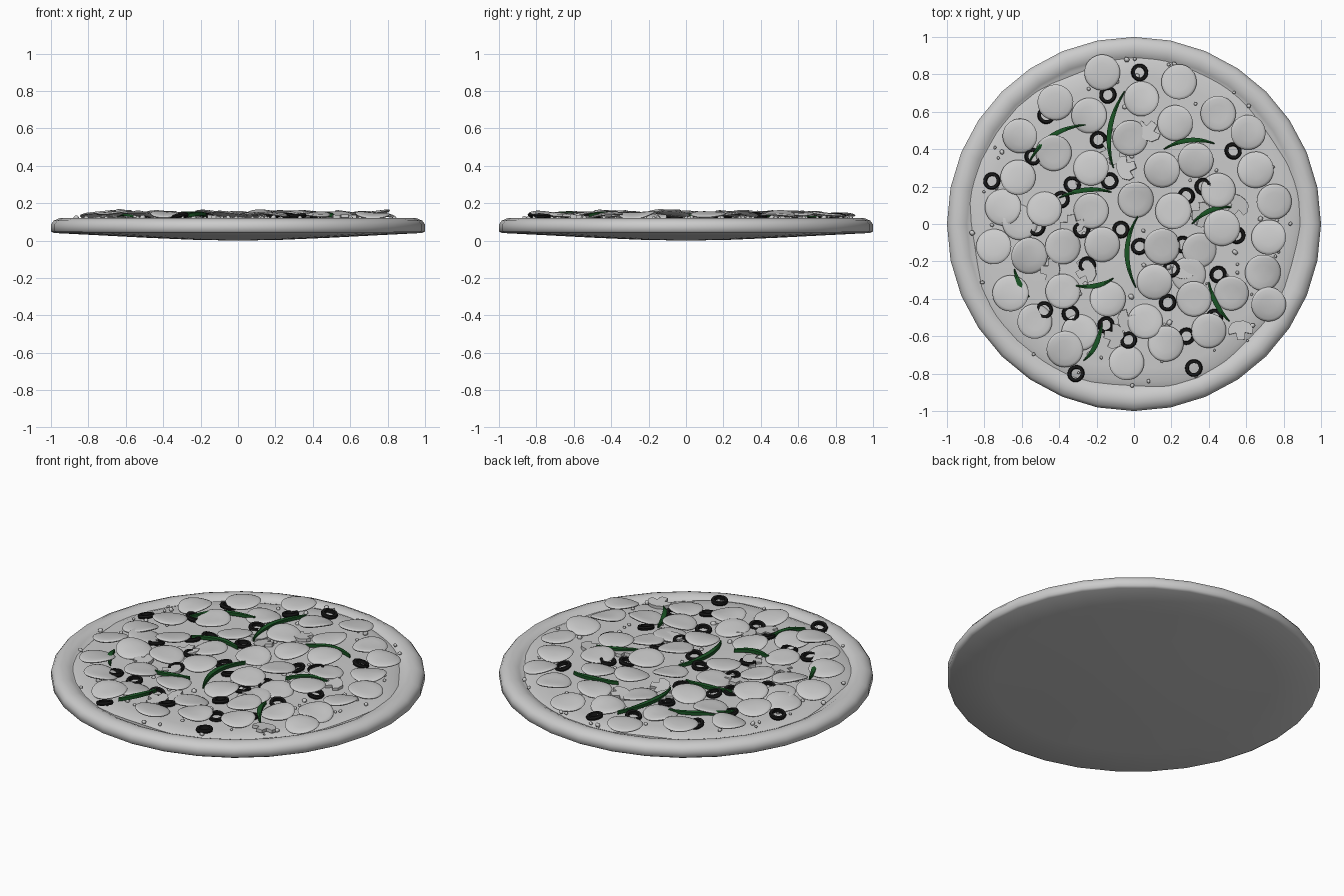
import bpy, bmesh, math, random
from mathutils import Matrix, Vector

if "Cube" in bpy.data.objects:
    bpy.data.objects.remove(bpy.data.objects["Cube"])

random.seed(7)
TAU = 2 * math.pi


def material(name, color):
    m = bpy.data.materials.new(name)
    m.diffuse_color = color
    m.use_nodes = True
    m.node_tree.nodes["Principled BSDF"].inputs["Base Color"].default_value = m.diffuse_color
    return m


def finish(name, bm, mat=None, angle=40):
    bmesh.ops.recalc_face_normals(bm, faces=bm.faces)
    me = bpy.data.meshes.new(name)
    bm.to_mesh(me)
    bm.free()
    ob = bpy.data.objects.new(name, me)
    bpy.context.collection.objects.link(ob)
    if mat:
        me.materials.append(mat)
    bpy.ops.object.select_all(action='DESELECT')
    ob.select_set(True)
    bpy.context.view_layer.objects.active = ob
    bpy.ops.object.shade_smooth_by_angle(angle=math.radians(angle))
    return ob


def lathe(bm, profile, n, mat=Matrix(), wobble=None, closed=False):
    # Revolve (radius, z) points; zero radius makes a pole, wobble alters (r, z, angle)
    rings = []
    for r, z in profile:
        if r == 0:
            rings.append([bm.verts.new(mat @ Vector((0, 0, z)))] * n)
            continue
        ring = []
        for i in range(n):
            a = TAU * i / n
            rr, zz = wobble(r, z, a) if wobble else (r, z)
            ring.append(bm.verts.new(mat @ Vector((rr * math.cos(a), rr * math.sin(a), zz))))
        rings.append(ring)
    pairs = list(zip(rings, rings[1:]))
    if closed:
        pairs.append((rings[-1], rings[0]))
    for a, b in pairs:
        for i in range(n):
            j = (i + 1) % n
            vs = list(dict.fromkeys((a[i], a[j], b[j], b[i])))
            bm.faces.new(vs)


def tilted(x, y, z, tilt):
    return (Matrix.Translation((x, y, z))
            @ Matrix.Rotation(random.uniform(-tilt, tilt), 4, 'X')
            @ Matrix.Rotation(random.uniform(-tilt, tilt), 4, 'Y')
            @ Matrix.Rotation(random.uniform(0, TAU), 4, 'Z'))


# Crust with raised rim and gently bulging base
bm = bmesh.new()
lathe(bm, [(0, 0), (0.25, 0.005), (0.5, 0.016), (0.75, 0.029), (0.985, 0.041), (1.0, 0.05),
           (1.0, 0.087), (0.985, 0.107), (0.955, 0.12), (0.92, 0.119), (0.895, 0.108),
           (0.88, 0.098), (0, 0.098)], 32)
finish("crust", bm, angle=60)


# Melted cheese with irregular edge
def cheese_wave(r, z, a):
    return (r * (1 + 0.014 * math.sin(5 * a + 1) + 0.01 * math.sin(9 * a)),
            z + 0.003 * math.sin(4 * a + 9 * r))


bm = bmesh.new()
lathe(bm, [(0, 0.122), (0.2, 0.121), (0.4, 0.12), (0.6, 0.119), (0.78, 0.116), (0.85, 0.112),
           (0.88, 0.1), (0, 0.099)], 48, wobble=cheese_wave)
finish("cheese", bm, angle=60)

# Sausage slices: the upper layer, then the partly covered ones
upper = [(-.17, .81), (.24, .76), (-.42, .65), (.04, .67), (.22, .54), (.45, .59), (.61, .49),
         (-.61, .47), (-.43, .38), (.33, .34), (.15, .29), (-.23, .30), (-.62, .25), (.65, .29),
         (.45, .18), (.75, .12), (.01, .13), (-.23, .07), (-.48, .08), (.21, .07), (.47, -.02),
         (.72, -.07), (-.38, -.12), (-.17, -.11), (.15, -.12), (-.75, -.12), (-.56, -.17),
         (-.38, -.36), (-.14, -.40), (.11, -.31), (.32, -.40), (.69, -.26), (.72, -.43),
         (-.66, -.37), (-.53, -.52), (-.37, -.67), (-.04, -.74), (.17, -.64), (.40, -.57)]
lower = [(-.24, .58), (-.02, .46), (-.70, .09), (.35, -.14), (.52, -.37), (-.29, -.58),
         (.06, -.52), (-.61, .01), (.29, -.27)]
bm = bmesh.new()
for pts, z0 in ((upper, 0.139), (lower, 0.128)):
    for x, y in pts:
        ph, k = random.uniform(0, TAU), random.uniform(0.003, 0.009)

        def curl(r, z, a):
            return r, z + k * math.sin(2 * a + ph) * (r / 0.095) ** 2

        R = random.uniform(0.092, 0.098)
        lathe(bm, [(0, 0.009), (R * .5, 0.008), (R * .85, 0.006), (R * .97, 0.002), (R, -0.002),
                   (R * .96, -0.007), (R * .5, -0.005), (0, -0.004)], 28,
              tilted(x, y, z0 + random.uniform(0, 0.009), 0.14), curl)
finish("sausage_slices", bm, angle=60)

# Olive rings
black = material("olive_black", (0.008, 0.008, 0.008, 1))
olives = [(.03, .81), (-.14, .69), (-.19, .45), (-.47, .58), (.53, .39), (.28, .15), (-.33, .21),
          (-.13, .23), (-.39, .13), (-.76, .23), (-.52, -.02), (-.28, -.03), (-.07, -.03),
          (.03, -.12), (.26, -.11), (.55, -.06), (-.25, -.22), (-.34, -.48), (-.15, -.54),
          (.28, -.60), (.32, -.77), (-.31, -.80), (-.03, -.62), (.45, -.27), (.18, -.42),
          (.43, -.50), (-.54, .36), (.37, .20), (.2, -.24), (-.48, -.46)]
bm = bmesh.new()
for x, y in olives:
    lathe(bm, [(0.028, -0.010), (0.043, -0.010), (0.047, 0), (0.043, 0.010), (0.028, 0.010)],
          18, tilted(x, y, 0.131, 0.25), closed=True)
finish("olive_rings", bm, black)

# Green pepper strips: curved and tapered to both ends
green = material("pepper_green", (0.01, 0.09, 0.018, 1))
strips = [((-.56, .33), (-.47, .51), (-.26, .53)), ((-.05, .71), (-.18, .5), (-.11, .30)),
          ((-.40, .14), (-.25, .21), (-.12, .17)), ((.16, .40), (.29, .48), (.43, .43)),
          ((.31, .0), (.40, .10), (.52, .09)), ((.02, .04), (-.09, -.14), (.01, -.34)),
          ((.40, -.31), (.42, -.43), (.51, -.52)), ((-.64, -.24), (-.62, -.33), (-.56, -.39)),
          ((-.17, -.52), (-.19, -.67), (-.27, -.73)), ((-.31, -.33), (-.2, -.35), (-.11, -.29))]
bm = bmesh.new()
N = 12
for a, b, c in strips:
    a, b, c = Vector(a), Vector(b), Vector(c)
    prev = None
    for i in range(N + 1):
        t = i / N
        p = a * (1 - t) ** 2 + b * 2 * t * (1 - t) + c * t * t
        d = ((b - a) * (1 - t) + (c - b) * t).normalized()
        s = Vector((-d.y, d.x))
        w = 0.003 + 0.010 * math.sin(math.pi * t)
        z = 0.136 + 0.010 * math.sin(math.pi * t)
        ring = [bm.verts.new((p.x + s.x * u * w, p.y + s.y * u * w, z + v))
                for u, v in ((-1, -0.012), (1, -0.012), (1, 0.006), (0, 0.010), (-1, 0.006))]
        if prev:
            for j in range(5):
                k = (j + 1) % 5
                bm.faces.new((prev[j], prev[k], ring[k], ring[j]))
        else:
            bm.faces.new(ring)
        prev = ring
    bm.faces.new(prev)
finish("pepper_strips", bm, green)

# Mushroom slices: cap with a short stem, cut flat
half = [(0.02, -0.05), (0.024, -0.012), (0.062, -0.02), (0.068, 0.008), (0.048, 0.04),
        (0.018, 0.052)]
outline = half + [(-x, y) for x, y in reversed(half)]
bm = bmesh.new()
for x, y in [(.57, -.57), (.08, .5), (-.04, .3), (.27, -.24), (-.11, -.60), (-.03, -.52),
             (-.45, -.25), (-.26, -.25), (.36, .05), (-.33, .0), (-.13, .38), (.55, .1)]:
    m = tilted(x, y, 0.128, 0.12)
    f = bm.faces.new([bm.verts.new(m @ Vector((u, v, -0.009))) for u, v in outline])
    ext = bmesh.ops.extrude_face_region(bm, geom=[f])
    up = m.to_3x3() @ Vector((0, 0, 0.018))
    bmesh.ops.translate(bm, vec=up, verts=[v for v in ext["geom"]
                                           if isinstance(v, bmesh.types.BMVert)])
finish("mushroom_slices", bm)

# Small crumbs scattered over the cheese
bm = bmesh.new()
for i in range(120):
    r = random.uniform(0.76, 0.89) if i < 45 else 0.8 * math.sqrt(random.random())
    a = random.uniform(0, TAU)
    s = random.uniform(0.008, 0.019)
    m = tilted(r * math.cos(a), r * math.sin(a), 0.122, 1.0)
    bmesh.ops.create_icosphere(bm, subdivisions=1, radius=s,
                               matrix=m @ Matrix.Diagonal((1, random.uniform(.7, 1), .8, 1)))
finish("crumbs", bm, angle=50)
